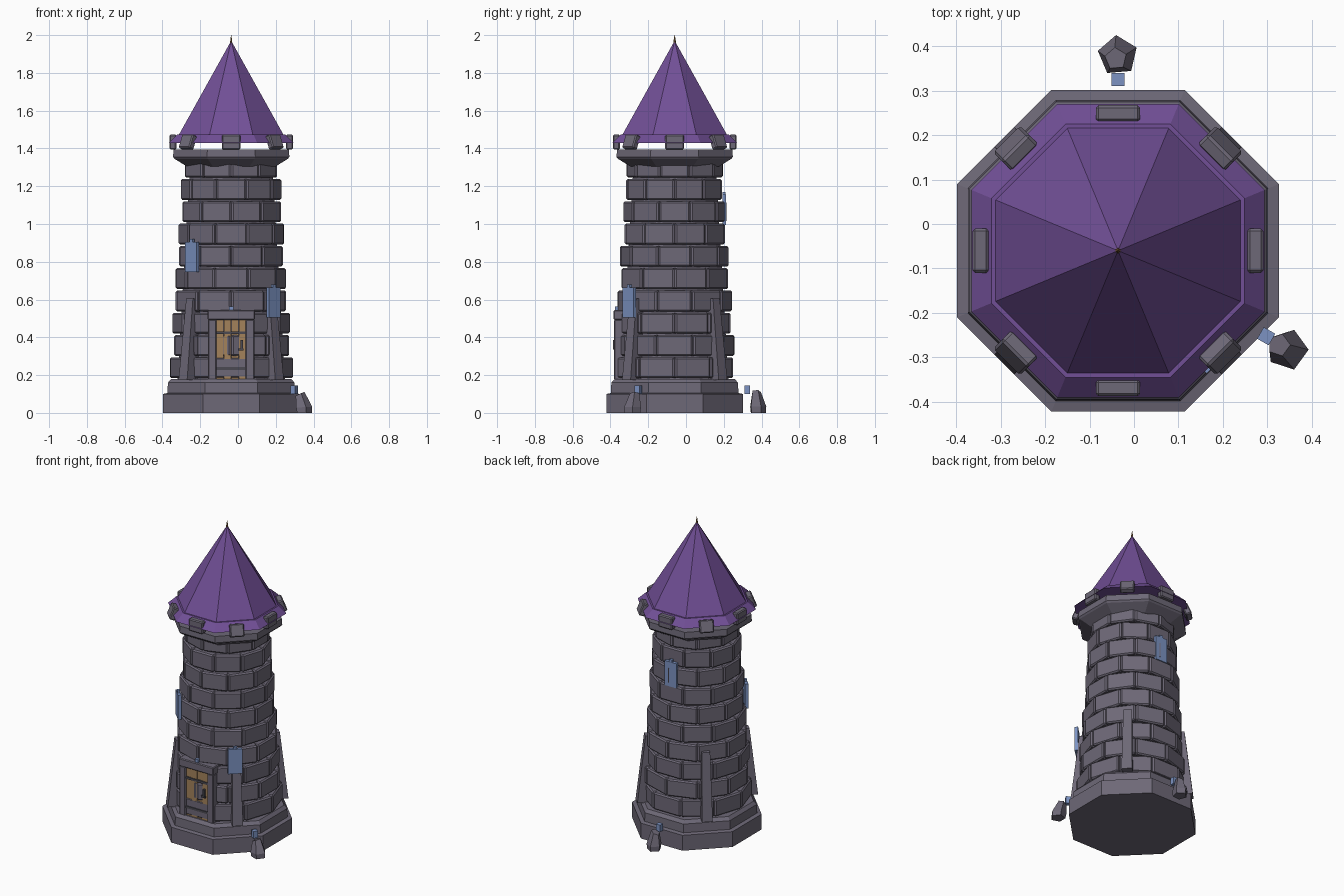
import bpy, bmesh, math, random
from mathutils import Matrix, Vector

if "Cube" in bpy.data.objects:
    bpy.data.objects.remove(bpy.data.objects["Cube"])

random.seed(4)
CX, CY = -0.036, -0.06          # tower axis


def material(name, rgb):
    m = bpy.data.materials.new(name)
    m.diffuse_color = (*rgb, 1)
    m.use_nodes = True
    m.node_tree.nodes["Principled BSDF"].inputs["Base Color"].default_value = m.diffuse_color
    return m


STONE = material("grey_stone", (0.155, 0.140, 0.185))
ROOF = material("purple_tiles", (0.165, 0.078, 0.305))
WOOD = material("door_wood", (0.37, 0.225, 0.105))
IRON = material("dark_iron", (0.07, 0.068, 0.085))
BLUE = material("blue_glass", (0.20, 0.29, 0.54))
BRASS = material("brown_metal", (0.25, 0.14, 0.05))


def finish(name, bm, mat, bevel=0.0):
    bmesh.ops.recalc_face_normals(bm, faces=bm.faces[:])
    me = bpy.data.meshes.new(name)
    bm.to_mesh(me)
    bm.free()
    me.materials.append(mat)
    ob = bpy.data.objects.new(name, me)
    bpy.context.collection.objects.link(ob)
    if bevel:
        mod = ob.modifiers.new("bevel", 'BEVEL')
        mod.width, mod.segments = bevel, 1
    return ob


def add_box(bm, size, mat):
    bmesh.ops.create_cube(bm, size=1, matrix=mat @ Matrix.Diagonal((*size, 1)))


def polar(angle, r, z, tilt=0.0):
    """Frame on the tower wall: local x points outward, y runs along the wall."""
    return (Matrix.Translation((CX, CY, 0)) @ Matrix.Rotation(math.radians(angle), 4, 'Z')
            @ Matrix.Translation((r, 0, z)) @ Matrix.Rotation(math.radians(tilt), 4, 'Y'))


def boxes(name, parts, mat, bevel=0.0):
    bm = bmesh.new()
    for size, frame in parts:
        add_box(bm, size, frame)
    return finish(name, bm, mat, bevel)


def lathe(name, profile, mat, sides=8):
    """Capped solid from (apothem, z) rings, with flat sides facing the axes."""
    bm = bmesh.new()
    k = 1 / math.cos(math.pi / sides)
    rings = []
    for r, z in profile:
        rings.append([bm.verts.new((CX + r * k * math.cos(2 * math.pi * (i + .5) / sides),
                                    CY + r * k * math.sin(2 * math.pi * (i + .5) / sides), z))
                      for i in range(sides)])
    for a, b in zip(rings, rings[1:]):
        for i in range(sides):
            j = (i + 1) % sides
            bm.faces.new((a[i], a[j], b[j], b[i]))
    bm.faces.new(rings[0][::-1])
    bm.faces.new(rings[-1])
    return finish(name, bm, mat)


# Plinth, wall core and flared parapet
lathe("base_plinth", [(.362, 0), (.362, .10), (.338, .105), (.335, .16), (.318, .18)], STONE)
lathe("wall_core", [(.285, .17), (.215, 1.36)], STONE, 20)
lathe("parapet", [(.235, 1.305), (.30, 1.345), (.308, 1.355), (.305, 1.395)], STONE)

# Staggered courses of bevelled bricks
ROWS, N, PITCH = 10, 10, 0.118
bricks = []
for row in range(ROWS):
    r = 0.312 - 0.0073 * row
    z = 0.18 + PITCH * (row + .5)
    width = 2 * r * math.tan(math.pi / N) - 0.008
    for i in range(N):
        a = 360 / N * (i + .5 * (row % 2)) + 90
        out = random.uniform(-.004, .004)
        bricks.append(((.06, width, PITCH - .008), polar(a, r - .03 + out, z)))
boxes("wall_bricks", bricks, STONE, .008)

# Merlons: upright on the axes, leaning inward on the diagonals
merlons = []
for i in range(8):
    diag = i % 2
    merlons.append(((.037, .085 if diag else .10, .078),
                    polar(45 * i, .325 if diag else .309, 1.434, -22 if diag else 0)))
boxes("merlons", merlons, STONE, .006)

# Roof skirt, cone and spike
lathe("roof_skirt", [(.33, 1.43), (.285, 1.475)], ROOF)
lathe("roof_cone", [(.276, 1.474), (.003, 1.965)], ROOF)
lathe("roof_spike", [(.006, 1.95), (.005, 1.97), (.0008, 2.0)], BRASS, 6)

# Leaning buttresses on the diagonals
for a in (45, 135, 225, 315):
    bm = bmesh.new()
    frame = polar(a, 0, 0)
    rings = []
    for r0, r1, w, z in ((.285, .362, .064, .175), (.25, .312, .05, .605)):
        rings.append([bm.verts.new(frame @ Vector((x, y, z)))
                      for x, y in ((r0, -w / 2), (r1, -w / 2), (r1, w / 2), (r0, w / 2))])
    lo, hi = rings
    for i in range(4):
        j = (i + 1) % 4
        bm.faces.new((lo[i], lo[j], hi[j], hi[i]))
    bm.faces.new(lo)
    bm.faces.new(hi)
    finish("buttress", bm, STONE)

# Windows: blue panes with a small peak on top
for a, r, z in ((225, .292, .825), (313, .328, .585), (90, .262, 1.075)):
    boxes("window_pane", [((.02, .085, .16), polar(a, r, z)),
                          ((.016, .022, .02), polar(a, r, z + .085))], BLUE)


def at(x, y, z):
    return Matrix.Translation((x, y, z))


# Doorway: jambs, lintel, planks, iron bands, handle and gem
DX = CX
boxes("door_frame", [((.046, .09, .32), at(DX - .1, -.335, .335)),
                     ((.046, .09, .32), at(DX + .1, -.335, .335)),
                     ((.25, .10, .052), at(DX, -.333, .518))], STONE, .005)
boxes("door_planks", [((.037, .05, .315), at(DX + (i - 1.5) * .04, -.342 - .004 * (i % 2), .335))
                      for i in range(4)], WOOD)
boxes("door_bands", [((.16, .012, .014), at(DX, -.371, z)) for z in (.235, .425)]
      + [((.012, .02, .05), at(DX + .056, -.376, .36)),
         ((.03, .012, .012), at(DX + .05, -.376, .335))], IRON)
boxes("lintel_gem", [((.022, .03, .022), at(DX, -.36, .553))], BLUE)

# Small blue lamps beside the plinth
for a in (90, -30):
    boxes("side_lamp", [((.03, .03, .045), polar(a, .385, .122))], BLUE)


def rock(name, x, y, r, h, lean, turn):
    """Five-sided tapered boulder, its top shifted by lean."""
    bm = bmesh.new()
    rings = []
    for s, z, f in ((.93, 0, 0), (1, h * .3, .1), (.55, h, 1)):
        ring = []
        for i in range(5):
            t = turn + 2 * math.pi * i / 5
            slant = .012 * math.cos(t) * f
            ring.append(bm.verts.new((x + r * s * math.cos(t) + lean[0] * f,
                                      y + r * s * math.sin(t) + lean[1] * f, z + slant)))
        rings.append(ring)
    for a, b in zip(rings, rings[1:]):
        for i in range(5):
            j = (i + 1) % 5
            bm.faces.new((a[i], a[j], b[j], b[i]))
    bm.faces.new(rings[0])
    bm.faces.new(rings[-1])
    finish(name, bm, STONE)


rock("back_rock", -.036, .380, .046, .11, (-.005, -.008), .4)
rock("side_rock", .348, -.284, .047, .10, (-.022, .012), 0)
